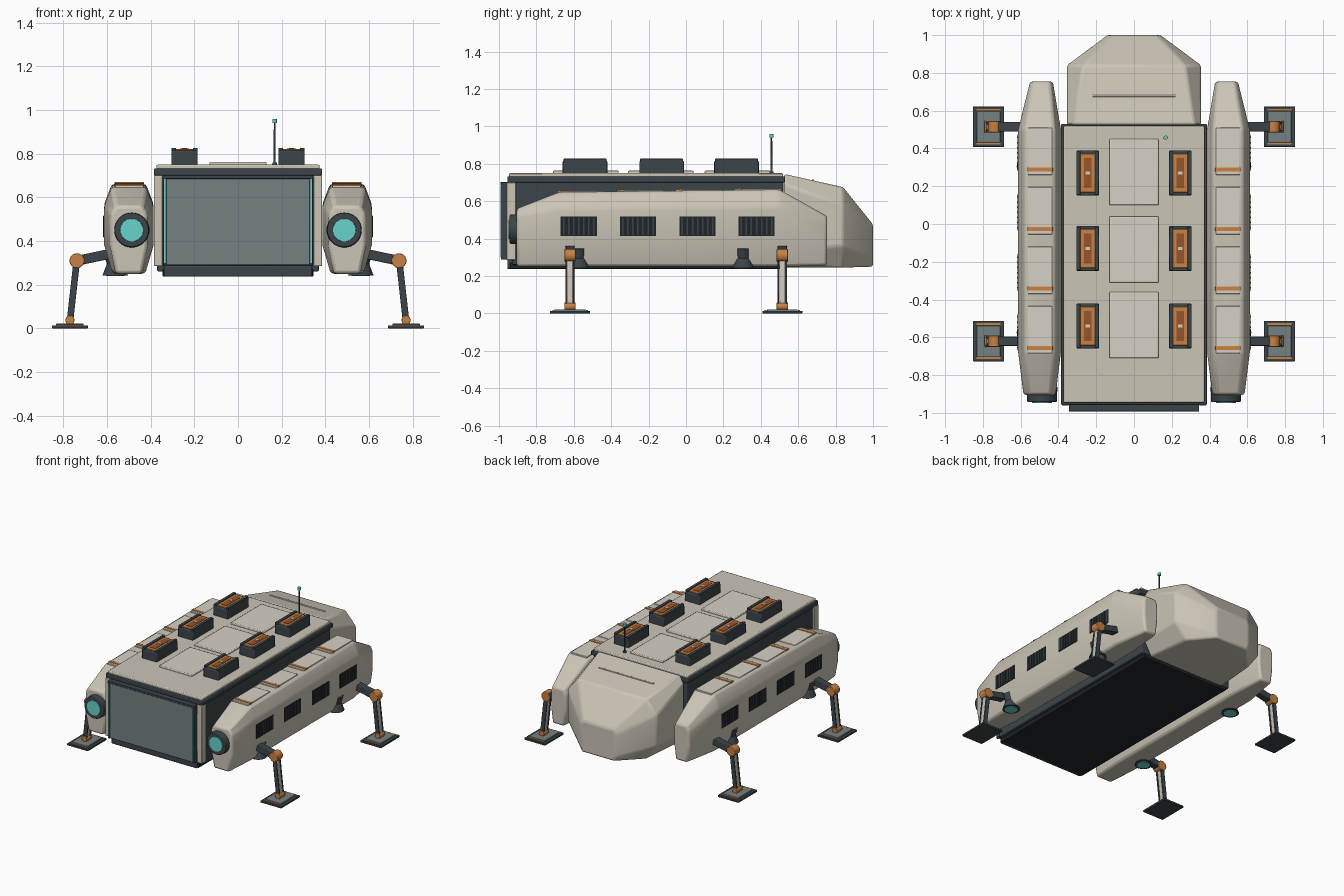
import bpy, bmesh
from mathutils import Vector, Matrix

if "Cube" in bpy.data.objects:
    bpy.data.objects.remove(bpy.data.objects["Cube"])

def material(name, rgb):
    m = bpy.data.materials.new(name)
    m.diffuse_color = (*rgb, 1)
    m.use_nodes = True
    m.node_tree.nodes["Principled BSDF"].inputs["Base Color"].default_value = m.diffuse_color
    return m

CREAM = material("cream", (0.60, 0.56, 0.47))
PANEL = material("panel", (0.68, 0.64, 0.55))
DARK = material("dark", (0.045, 0.06, 0.068))
BLACK = material("black", (0.014, 0.018, 0.02))
GREY = material("grey", (0.18, 0.22, 0.225))
ORANGE = material("orange", (0.58, 0.22, 0.055))
RUST = material("rust", (0.30, 0.09, 0.025))
TEAL = material("teal", (0.14, 0.65, 0.60))

def finish(bm, name, mat, bevel=0.0, mirror=False):
    bmesh.ops.recalc_face_normals(bm, faces=bm.faces)
    me = bpy.data.meshes.new(name)
    bm.to_mesh(me)
    bm.free()
    ob = bpy.data.objects.new(name, me)
    bpy.context.collection.objects.link(ob)
    me.materials.append(mat)
    if bevel:
        b = ob.modifiers.new("bevel", 'BEVEL')
        b.width, b.segments, b.limit_method, b.angle_limit = bevel, 2, 'ANGLE', 0.3
    if mirror:
        ob.modifiers.new("mirror", 'MIRROR')
    bpy.ops.object.select_all(action='DESELECT')
    ob.select_set(True)
    bpy.context.view_layer.objects.active = ob
    bpy.ops.object.shade_smooth_by_angle(angle=0.5)
    return ob

def boxes(name, spans, mat, bevel=0.0, mirror=False):
    """Each span is x0, x1, y0, y1, z0, z1."""
    bm = bmesh.new()
    for x0, x1, y0, y1, z0, z1 in spans:
        m = Matrix.Translation(((x0 + x1) / 2, (y0 + y1) / 2, (z0 + z1) / 2))
        bmesh.ops.create_cube(bm, size=1, matrix=m @ Matrix.Diagonal((x1 - x0, y1 - y0, z1 - z0, 1)))
    return finish(bm, name, mat, bevel, mirror)

def aim(p, q):
    p, q = Vector(p), Vector(q)
    rot = (q - p).to_track_quat('Z', 'Y').to_matrix().to_4x4()
    return Matrix.Translation((p + q) / 2) @ rot, (q - p).length

def rods(name, items, mat, mirror=False, seg=24, bevel=0.0):
    """Each item is start, end, start radius, end radius."""
    bm = bmesh.new()
    for p, q, r1, r2 in items:
        m, l = aim(p, q)
        bmesh.ops.create_cone(bm, cap_ends=True, segments=seg, radius1=r1, radius2=r2, depth=l, matrix=m)
    return finish(bm, name, mat, bevel, mirror)

def beams(name, items, mat, bevel=0.004):
    """Square beams in the xz plane: start, end, thickness, width along y."""
    bm = bmesh.new()
    for p, q, t, w in items:
        d = Vector(q) - Vector(p)
        u = d.normalized()
        side = Vector((0, 1, 0))
        n = u.cross(side)
        m = Matrix((n * t, side * w, d)).transposed().to_4x4()
        bmesh.ops.create_cube(bm, size=1, matrix=Matrix.Translation((Vector(p) + Vector(q)) / 2) @ m)
    return finish(bm, name, mat, bevel, True)

def loft(name, rings, mat, bevel, mirror=False):
    bm = bmesh.new()
    vs = [[bm.verts.new(p) for p in r] for r in rings]
    n = len(vs[0])
    for a, b in zip(vs, vs[1:]):
        for i in range(n):
            bm.faces.new((a[i], a[(i + 1) % n], b[(i + 1) % n], b[i]))
    bm.faces.new(vs[0])
    bm.faces.new(vs[-1])
    return finish(bm, name, mat, bevel, mirror)

def octagon(cx, y, top_w, mid_w, bot_w, z_top, z_up, z_low, z_bot):
    half = [(top_w, z_top), (mid_w, z_up), (mid_w, z_low), (bot_w, z_bot)]
    return [(cx + w, y, z) for w, z in half] + [(cx - w, y, z) for w, z in reversed(half)]

# Cargo hull, floor and roof
boxes("cargo_hull", [(-.37, .37, -.93, .52, .26, .71)], DARK, .006)
boxes("belly_plate", [(-.345, .345, -.94, .52, .237, .27)], BLACK, .004)
boxes("front_sill", [(-.34, .34, -.955, -.92, .237, .288)], DARK, .006)
boxes("roof_trim", [(-.386, .386, -.955, .53, .70, .732)], DARK, .005)
boxes("roof_slab", [(-.374, .374, -.945, .518, .725, .75)], CREAM, .006)
boxes("roof_panels", [(-.13, .13, y - .175, y + .175, .745, .763) for y in (.275, -.135, -.535)], PANEL, .005)

# Front door and posts
boxes("front_posts", [(.345, .385, -.96, -.91, .285, .70)], CREAM, .004, True)
boxes("front_door", [(-.335, .335, -.985, -.92, .29, .695)], GREY, .004)
boxes("door_frame", [(-.345, .345, -.992, -.93, .685, .702)], DARK, .003)
boxes("door_edges", [(.328, .343, -.99, -.93, .288, .69)], DARK, .002, True)
boxes("door_lights", [(.331, .338, -.993, -.985, .30, .685)], TEAL, 0, True)

# Faceted nose at the back
loft("nose", [
    octagon(0, .525, .325, .355, .30, .745, .69, .34, .245),
    octagon(0, .84, .27, .355, .27, .675, .58, .36, .245),
    octagon(0, 1.0, .125, .14, .125, .475, .44, .29, .25)], CREAM, .012)
boxes("nose_ridge", [(-.22, .22, .673, .685, .69, .716)], PANEL, .002)

# Side pods
PX = .5
loft("side_pods", [
    octagon(PX, -.905, .06, .085, .06, .56, .52, .38, .25),
    octagon(PX, -.68, .078, .113, .075, .648, .56, .38, .25),
    octagon(PX, .50, .078, .113, .075, .662, .57, .38, .25),
    octagon(PX - .01, .755, .045, .06, .045, .52, .48, .37, .255)], CREAM, .014, True)

# Pod top panels with orange strips
STEPS = (-.56, -.245, .07, .385)
top = lambda y: .648 + (y + .68) * .012
boxes("pod_panels", [(.432, .562, y - .125, y + .125, top(y) - .02, top(y) + .006) for y in STEPS], PANEL, .003, True)
boxes("pod_strips", [(.43, .565, y - .108, y - .086, top(y) - .01, top(y) + .010) for y in STEPS], ORANGE, .002, True)

# Pod side vents with slats
boxes("pod_vents", [(.59, .6155, y - .097, y + .097, .415, .517) for y in (-.573, -.257, .062, .377)], BLACK, 0, True)
boxes("vent_slats", [(.60, .6195, y + i * .027 - .004, y + i * .027 + .004, .418, .514)
                     for y in (-.573, -.257, .062, .377) for i in range(-3, 4)], DARK, 0, True)

# Front lamps on the pods
rods("lamp_rings", [((.487, -.86, .45), (.487, -.943, .45), .082, .078)], DARK, True, 32, .005)
rods("lamp_lenses", [((.487, -.93, .45), (.487, -.948, .45), .055, .052)], TEAL, True, 32)

# Downward thrusters
rods("thrusters", [((.563, y, .243), (.563, y, .30), .058, .036) for y in (-.575, .305)]
     + [((.563, y, .30), (.578, y, .355), .038, .04) for y in (-.575, .305)], DARK, True)
rods("thruster_glow", [((.563, y, .240), (.563, y, .25), .042, .042) for y in (-.575, .305)], TEAL, True)

# Roof equipment boxes
RB = (.27, -.13, -.54)
boxes("roof_boxes", [(.185, .305, y - .119, y + .119, .745, .815) for y in RB], DARK, .006, True)
boxes("roof_box_rails", [(a, a + .022, y - .115, y + .115, .80, .827) for y in RB for a in (.185, .283)], DARK, .003, True)
boxes("roof_box_lids", [(.205, .285, y - .103, y + .103, .81, .821) for y in RB], ORANGE, .003, True)
boxes("roof_box_insets", [(.224, .266, y - .08, y + .08, .815, .8235) for y in RB], RUST, 0, True)
boxes("roof_box_marks", [(.234, .256, y - .008, y + .008, .82, .827) for y in RB], PANEL, 0, True)

# Antenna
rods("antenna_mast", [((.168, .457, .745), (.168, .457, .95), .005, .004),
                      ((.168, .457, .745), (.168, .457, .76), .012, .010)], DARK, seg=12)
rods("antenna_tip", [((.168, .457, .94), (.168, .457, .958), .011, .011)], TEAL, seg=16)

# Landing legs
LEGS = (.515, -.62)
beams("leg_arms", [((.56, y, .347), (.735, y, .31), .045, .05) for y in LEGS], DARK)
rods("leg_knees", [((.738, y - .03, .31), (.738, y + .03, .31), .034, .034) for y in LEGS], ORANGE, True, 24, .003)
beams("leg_struts", [((.741, y, .30), (.77, y, .04), .024, .032) for y in LEGS], CREAM)
beams("leg_pistons", [((.741, y + s, .29), (.768, y + s, .05), .03, .008) for y in LEGS for s in (-.021, .021)], DARK, .001)
rods("leg_ankles", [((.77, y - .03, .037), (.77, y + .03, .037), .021, .021) for y in LEGS], ORANGE, True, 20, .002)

# Foot pads
boxes("foot_pads", [(.687, .853, y - .107, y + .107, 0, .014) for y in LEGS], DARK, .003, True)
boxes("foot_plates", [(.707, .833, y - .082, y + .082, .01, .022) for y in LEGS], GREY, .003, True)
boxes("foot_strips", [(.707, .833, y + s - .005, y + s + .005, .01, .018) for y in LEGS for s in (-.09, .09)], ORANGE, 0, True)
